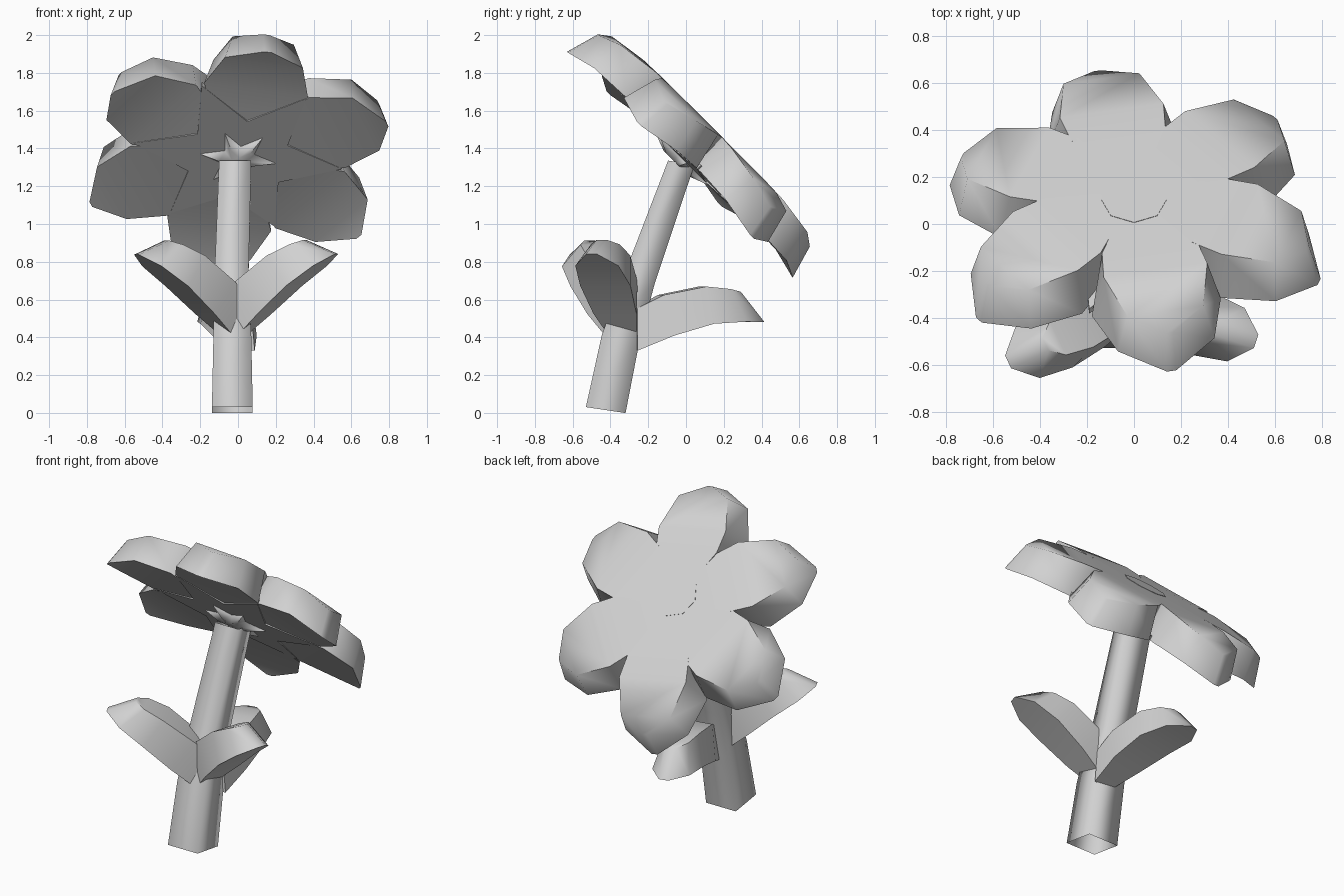
import bpy, bmesh, math
from mathutils import Vector

cube = bpy.data.objects.get("Cube")
if cube:
    bpy.data.objects.remove(cube)

grey = bpy.data.materials.new("plain_grey")
grey.use_nodes = True
grey.diffuse_color = (0.64, 0.64, 0.64, 1)
grey.node_tree.nodes["Principled BSDF"].inputs["Base Color"].default_value = (0.64, 0.64, 0.64, 1)


def skin(name, rings, caps, angle=55):
    """Join equal rings of points with quads, optionally closing both ends."""
    bm = bmesh.new()
    loops = [[bm.verts.new(p) for p in ring] for ring in rings]
    n = len(loops[0])
    for a, b in zip(loops, loops[1:]):
        for i in range(n):
            j = (i + 1) % n
            bm.faces.new((a[i], a[j], b[j], b[i]))
    if caps:
        bm.faces.new(loops[0][::-1])
        bm.faces.new(loops[-1])
    bmesh.ops.recalc_face_normals(bm, faces=bm.faces)
    mesh = bpy.data.meshes.new(name)
    bm.to_mesh(mesh)
    bm.free()
    mesh.materials.append(grey)
    for face in mesh.polygons:
        face.use_smooth = True
    mesh.set_sharp_from_angle(angle=math.radians(angle))
    obj = bpy.data.objects.new(name, mesh)
    bpy.context.collection.objects.link(obj)


def blade(name, origin, along, normal, stations, stretch=1, bow=0):
    """Thick petal or leaf: each station gives reach, half width, height of top then bottom."""
    across = normal.cross(along)
    rings = []
    for st, wt, ht, sb, wb, hb in stations:
        rings.append([origin + along * s * stretch + across * w
                      + normal * (h + bow * math.sin(math.pi * s / 0.7))
                      for s, w, h in ((st, wt, ht), (st, -wt, ht), (sb, -wb, hb), (sb, wb, hb))])
    skin(name, rings, True)


# Flower head, tilted back
centre = Vector((0, 0.14, 1.51))
side = Vector((1, 0, 0))
up = Vector((0, -1, 1)).normalized()
facing = Vector((0, 1, 1)).normalized()


def on_head(degrees, radius, height):
    t = math.radians(degrees)
    return centre + (side * math.cos(t) + up * math.sin(t)) * radius + facing * height


# Six petals with flared, drooping rims
petal = [(0, .01, 0, 0, .01, -.23),
         (.34, .205, 0, .34, .21, -.22),
         (.48, .225, -.005, .5, .28, -.21),
         (.7, .165, -.035, .72, .21, -.22),
         (.79, .015, -.08, .84, .02, -.26)]
for i, (angle, stretch) in enumerate(((20, 1), (79, 1), (142, 1), (202, 1), (259, 1.04), (319, 1.01))):
    blade(f"petal_{i + 1}", centre, on_head(angle, 1, 0) - centre, facing, petal, stretch)

# Pointed star under the petals, its points in the gaps between them
star = [(20 + 30 * k, (.28, .56)[k % 2], (-.23, -.212)[k % 2]) for k in range(12)]
skin("calyx", [[on_head(a, r, h + lift) for a, r, h in star] for lift in (0.03, 0)], True)

# Small spiky collar where the stem meets the head
skin("collar", [[on_head(20 + 30 * k, (.09, .2)[k % 2] * size, h) for k in range(12)]
                for size, h in ((1, -.225), (1, -.235), (.5, -.27))], True)

# Nearly flush disc in the middle of the flower
skin("flower_centre", [[on_head(45 * k, 0.14, h) + up * 0.05 for k in range(8)]
                       for h in (-0.05, 0.002)], True)

# Bent square stem, open at the bottom: x, y, z, half width, half depth
path = [(-.03, -.425, .015, .108, .105), (-.03, -.345, .4, .1, .1),
        (-.035, -.25, .7, .09, .085), (-.015, -.025, 1.325, .085, .07)]
skin("stem", [[(x + i * w, y + j * d, z - 0.15 * j * d)
               for i, j in ((-1, -1), (1, -1), (1, 1), (-1, 1))]
              for x, y, z, w, d in path], False, 95)

# Leaves, arching out from the bend of the stem
leaf = [(.05, .05, .21, 0, .07, 0),
        (.2, .08, .23, .2, .12, .01),
        (.43, .1, .22, .42, .14, .02),
        (.56, .08, .19, .6, .12, .01),
        (.62, .03, .17, .71, .03, 0)]
for name, base, tip, bow in (("right_leaf", (-.04, -.35, .39), (-.54, -.59, .84), 0),
                             ("left_leaf", (0, -.33, .39), (.52, -.5, .84), 0),
                             ("back_leaf", (.02, -.27, .33), (-.12, .4, .48), .035)):
    base = Vector(base)
    along = (Vector(tip) - base).normalized()
    across = Vector((0, 0, 1)).cross(along).normalized()
    blade(name, base, along, along.cross(across), leaf, 1, bow)
